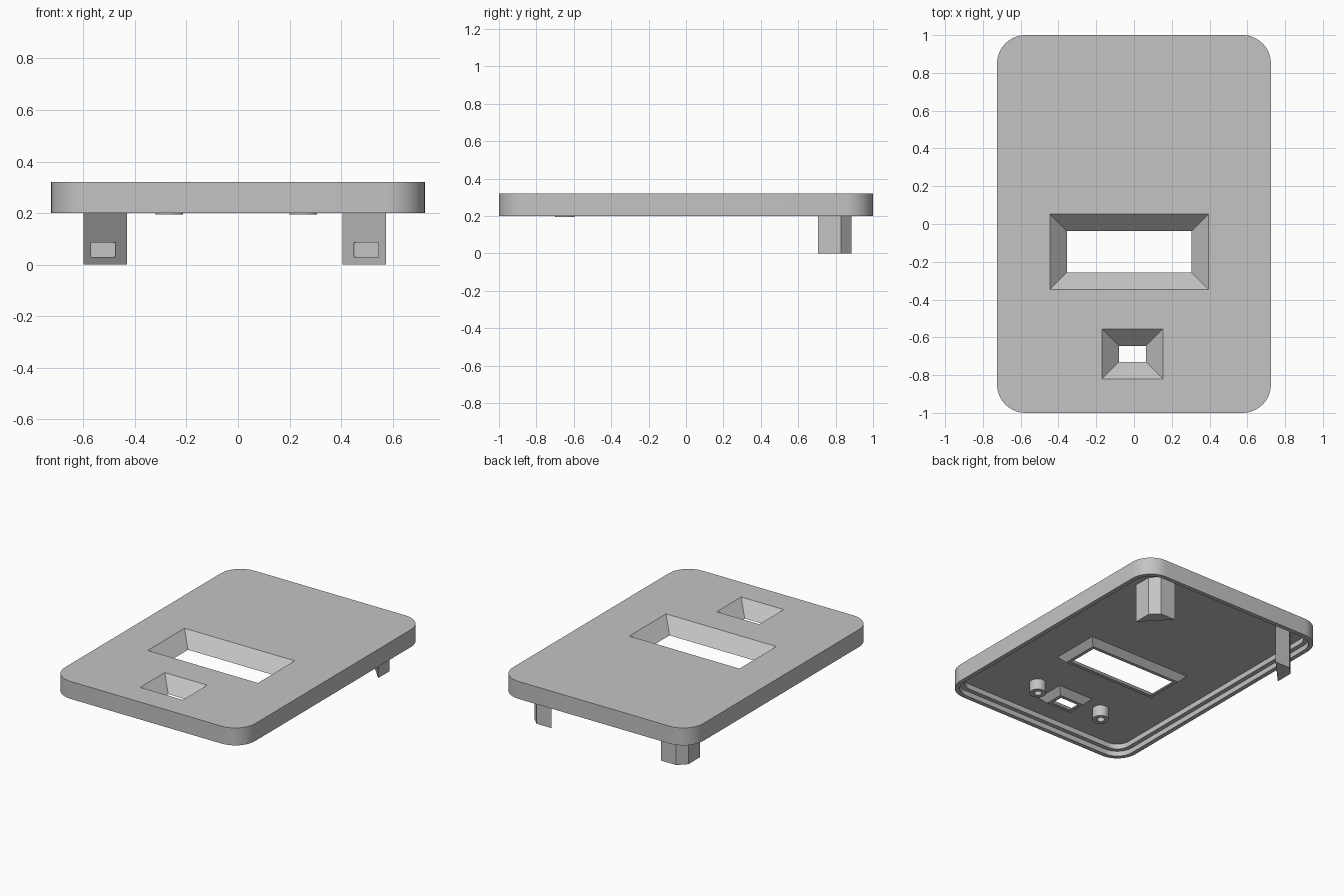
import bpy, bmesh, math
from mathutils import Vector

if "Cube" in bpy.data.objects:
    bpy.data.objects.remove(bpy.data.objects["Cube"], do_unlink=True)

grey = bpy.data.materials.new("plastic_grey")
grey.use_nodes = True
grey.diffuse_color = (0.55, 0.55, 0.55, 1)
grey.node_tree.nodes["Principled BSDF"].inputs["Base Color"].default_value = (0.55, 0.55, 0.55, 1)

TOP, RIM, STEP, CEIL, TIP = 0.32, 0.2, 0.235, 0.27, 0.23
HALF_X, HALF_Y, RADIUS = 0.725, 1.0, 0.15
MID_X = -0.0125


def rounded(inset, z, seg=10):
    """Rounded rectangle of the lid, moved inwards by inset."""
    r = RADIUS - inset
    pts = []
    for q, (sx, sy) in enumerate([(1, 1), (-1, 1), (-1, -1), (1, -1)]):
        for i in range(seg + 1):
            a = math.pi / 2 * (q + i / seg)
            pts.append((sx * (HALF_X - RADIUS) + r * math.cos(a),
                        sy * (HALF_Y - RADIUS) + r * math.sin(a), z))
    return pts


def rect(cx, cy, hx, hy, z):
    return [(cx + sx * hx, cy + sy * hy, z)
            for sx, sy in [(1, 1), (-1, 1), (-1, -1), (1, -1)]]


def circle(cx, cy, r, z, n=32):
    return [(cx + r * math.cos(2 * math.pi * i / n),
             cy + r * math.sin(2 * math.pi * i / n), z) for i in range(n)]


def loft(bm, rings):
    """Join equal rings with quads; returns the vertex rings."""
    loops = [[bm.verts.new(p) for p in ring] for ring in rings]
    n = len(loops[0])
    for a, b in zip(loops, loops[1:]):
        for i in range(n):
            j = (i + 1) % n
            bm.faces.new((a[i], a[j], b[j], b[i]))
    return loops


def fill(bm, loops):
    """Flat cap bounded by the first loop, with the others as holes."""
    edges = [bm.edges.get((l[i], l[i - 1])) for l in loops for i in range(len(l))]
    bmesh.ops.triangle_fill(bm, edges=edges, use_beauty=True, normal=Vector((0, 0, 1)))


def finish(name, bm, smooth=True):
    bmesh.ops.recalc_face_normals(bm, faces=bm.faces)
    mesh = bpy.data.meshes.new(name)
    bm.to_mesh(mesh)
    bm.free()
    mesh.materials.append(grey)
    ob = bpy.data.objects.new(name, mesh)
    bpy.context.collection.objects.link(ob)
    bpy.ops.object.select_all(action="DESELECT")
    ob.select_set(True)
    bpy.context.view_layer.objects.active = ob
    if smooth:
        bpy.ops.object.shade_smooth_by_angle(angle=math.radians(30))
    return ob


def prism(name, outline, z0, z1):
    bm = bmesh.new()
    low, high = loft(bm, [[(x, y, z) for x, y in outline] for z in (z0, z1)])
    bm.faces.new(low)
    bm.faces.new(high)
    return finish(name, bm, smooth=False)


# Hollow lid: outer wall, stepped rim and ceiling
bm = bmesh.new()
shell = loft(bm, [rounded(0, TOP), rounded(0, RIM), rounded(0.03, RIM),
                  rounded(0.03, STEP), rounded(0.06, STEP), rounded(0.06, CEIL)])
tops, ceilings = [shell[0]], [shell[-1]]

# Two funnel windows: centre, half size of the through hole
for cx, cy, hx, hy in [(-0.025, -0.147, 0.33, 0.11), (-0.008, -0.688, 0.072, 0.043)]:
    flare, wall = TOP - TIP, 0.022
    base = wall + CEIL - TIP
    rings = loft(bm, [rect(cx, cy, hx + flare, hy + flare, TOP),
                      rect(cx, cy, hx, hy, TIP),
                      rect(cx, cy, hx + wall, hy + wall, TIP),
                      rect(cx, cy, hx + base, hy + base, CEIL)])
    tops.append(rings[0])
    ceilings.append(rings[-1])
fill(bm, tops)
fill(bm, ceilings)
finish("lid", bm)

# Hollow screw posts on the underside
for side, word in [(1, "left"), (-1, "right")]:
    cx, cy = side * 0.26 - 0.007, -0.648
    bm = bmesh.new()
    post = loft(bm, [circle(cx, cy, 0.053, CEIL + 0.01), circle(cx, cy, 0.053, 0.195),
                     circle(cx, cy, 0.024, 0.195), circle(cx, cy, 0.024, 0.26)])
    bm.faces.new(post[0])
    bm.faces.new(post[-1])
    finish(word + "_screw_post", bm)

# Corner clips with a small pocket in the diagonal inner face
clip_outline = [(0.5875, 0.705), (0.5875, 0.83), (0.5325, 0.885), (0.4175, 0.885)]
pocket_outline = [(0.4625, 0.6), (0.5575, 0.6), (0.5575, 0.85), (0.4625, 0.85)]
for side, word in [(1, "left"), (-1, "right")]:
    place = lambda pts: [(side * x + MID_X, y) for x, y in pts]
    cutter = prism("pocket_cutter", place(pocket_outline), 0.03, 0.085)
    cutter.hide_render = True
    clip = prism(word + "_clip", place(clip_outline), 0, CEIL + 0.01)
    cut = clip.modifiers.new("pocket", "BOOLEAN")
    cut.operation, cut.solver, cut.object = "DIFFERENCE", "EXACT", cutter
    bpy.ops.object.modifier_apply(modifier=cut.name)
    bpy.data.objects.remove(cutter, do_unlink=True)
